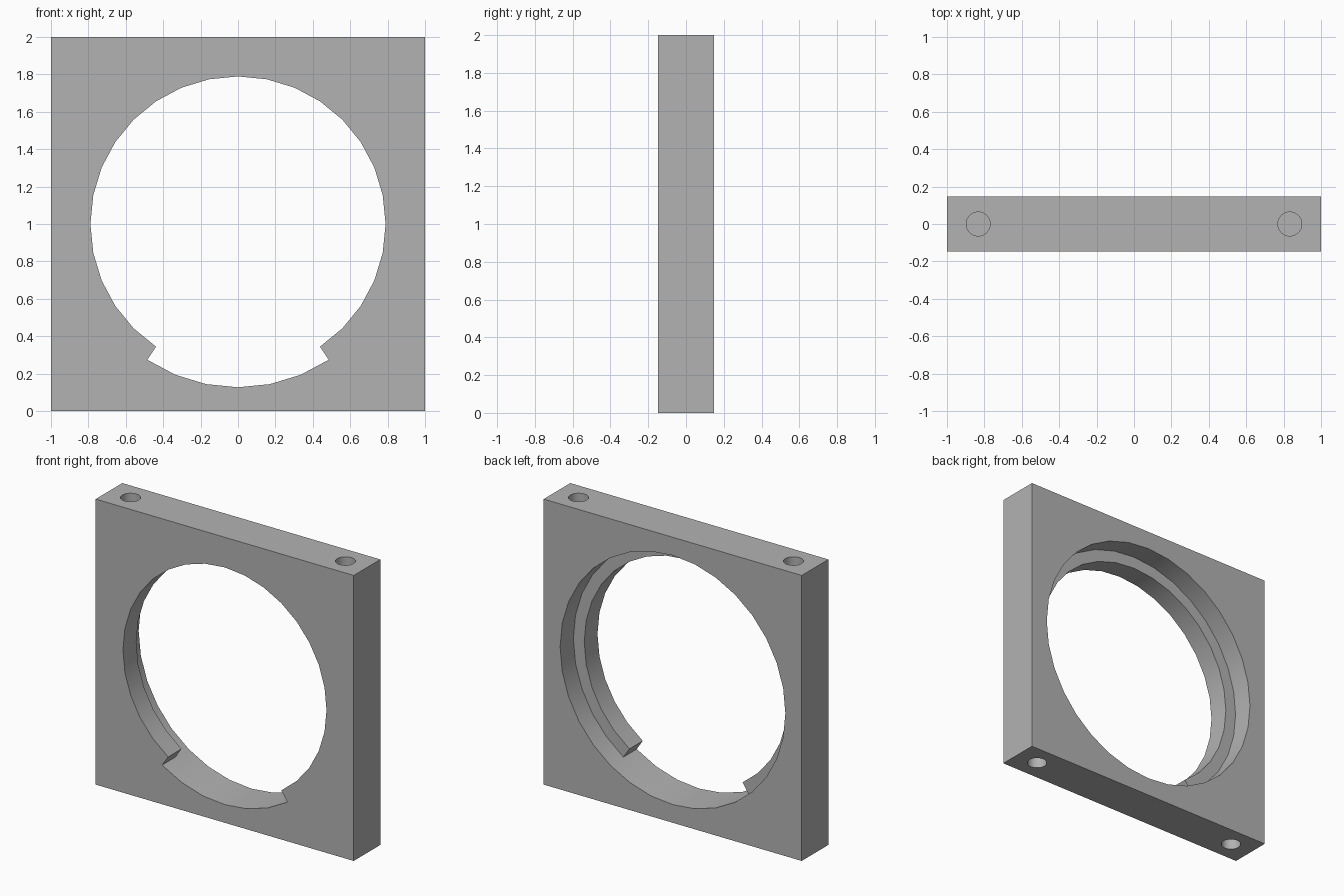
import bpy, bmesh
from math import sin, cos, tau, radians

HALF_Y = 0.147
BORE_R, RECESS_R = 0.789, 0.873
SEGMENTS, NOTCH_STEPS = 32, 3
PIN_X, PIN_R, PIN_DEPTH = 0.833, 0.064, 0.4

if "Cube" in bpy.data.objects:
    bpy.data.objects.remove(bpy.data.objects["Cube"])

grey = bpy.data.materials.new("plain grey")
grey.use_nodes = True
grey.diffuse_color = (0.45, 0.45, 0.45, 1)
grey.node_tree.nodes["Principled BSDF"].inputs["Base Color"].default_value = grey.diffuse_color


def add_object(name, bm):
    bmesh.ops.recalc_face_normals(bm, faces=bm.faces)
    mesh = bpy.data.meshes.new(name)
    bm.to_mesh(mesh)
    bm.free()
    mesh.materials.append(grey)
    obj = bpy.data.objects.new(name, mesh)
    bpy.context.collection.objects.link(obj)
    return obj


# Square plate
bm = bmesh.new()
bmesh.ops.create_cube(bm, size=2)
for v in bm.verts:
    v.co.y *= HALF_Y
    v.co.z += 1
plate = add_object("frame_plate", bm)

# Opening outline, measured as steps round from the bottom: notch, then lip
n = NOTCH_STEPS
outline = [(i, RECESS_R) for i in range(-n, n + 1)]
outline += [(i, BORE_R) for i in range(n, SEGMENTS - n + 1)]
recess = [(i, RECESS_R) for i, r in outline]

# Stepped cutter: notched bore in the front half, wide recess in the back half
bm = bmesh.new()
loops = []
for points, y in ((outline, -0.3), (outline, 0), (recess, 0), (recess, 0.3)):
    loops.append([bm.verts.new((r * sin(i * tau / SEGMENTS), y,
                                1 - r * cos(i * tau / SEGMENTS))) for i, r in points])
for a, b in zip(loops, loops[1:]):
    for k in range(len(a)):
        bm.faces.new((a[k - 1], a[k], b[k], b[k - 1]))
bm.faces.new(loops[0])
bm.faces.new(loops[-1])
bmesh.ops.remove_doubles(bm, verts=bm.verts, dist=0.0001)
opening = add_object("opening_cutter", bm)

# Blind pin holes in the top and bottom edges
bm = bmesh.new()
for x in (-PIN_X, PIN_X):
    for z in (0, 2):
        made = bmesh.ops.create_cone(bm, cap_ends=True, segments=32, radius1=PIN_R,
                                     radius2=PIN_R, depth=2 * PIN_DEPTH)
        bmesh.ops.translate(bm, verts=made["verts"], vec=(x, 0, z))
pins = add_object("pin_hole_cutter", bm)

# Cut the plate, then drop the cutters
for cutter in (opening, pins):
    mod = plate.modifiers.new(cutter.name, 'BOOLEAN')
    mod.operation = 'DIFFERENCE'
    mod.solver = 'EXACT'
    mod.object = cutter
    cutter.hide_render = True
bpy.context.view_layer.objects.active = plate
plate.select_set(True)
for name in [m.name for m in plate.modifiers]:
    bpy.ops.object.modifier_apply(modifier=name)
for cutter in (opening, pins):
    bpy.data.objects.remove(cutter)
bpy.ops.object.shade_smooth_by_angle(angle=radians(30))
